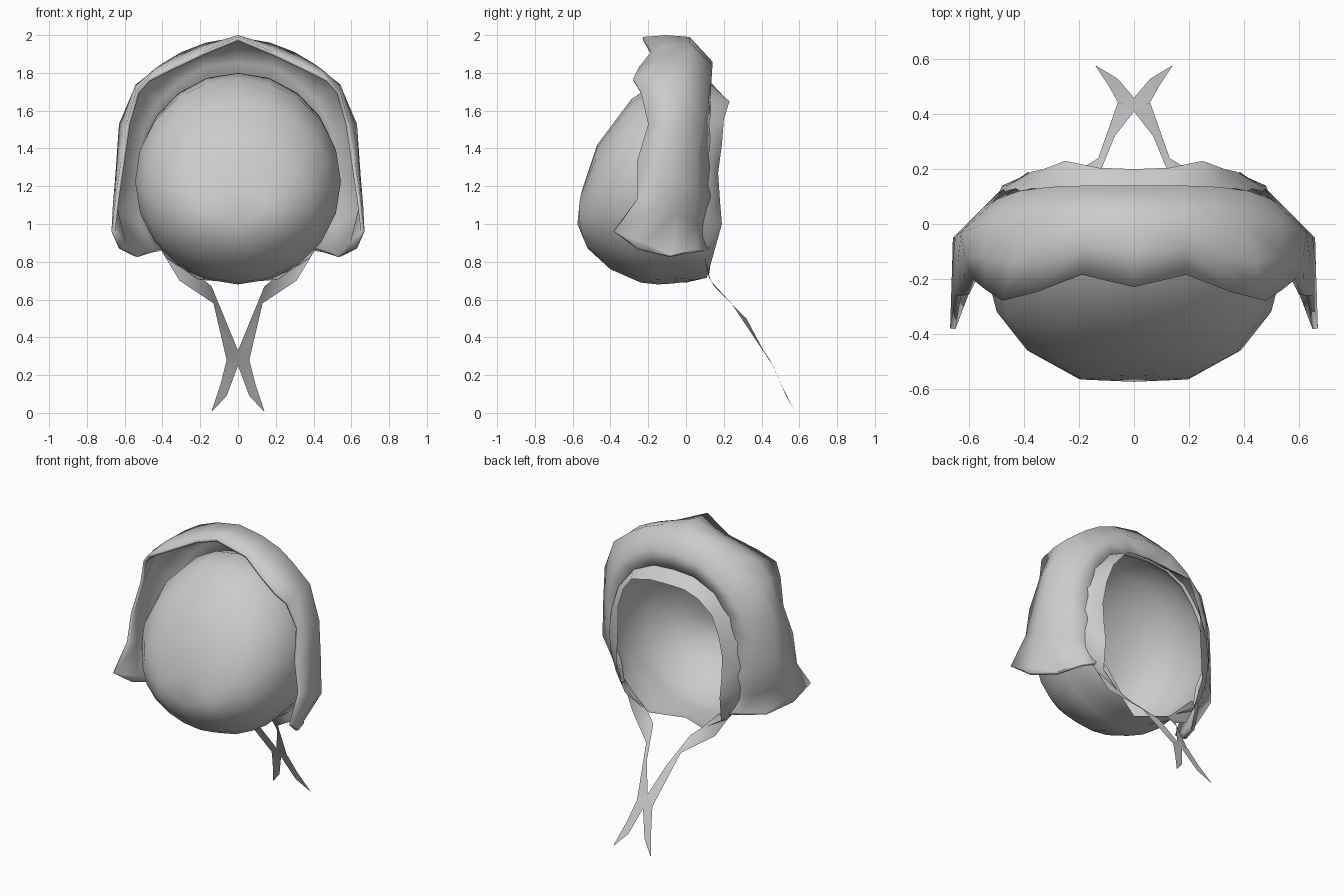
import bpy, math

def make(name, verts, faces, mirror=False, thick=0):
    me = bpy.data.meshes.new(name)
    me.from_pydata(verts, [], faces)
    ob = bpy.data.objects.new(name, me)
    bpy.context.collection.objects.link(ob)
    bpy.ops.object.select_all(action='DESELECT')
    ob.select_set(True)
    bpy.context.view_layer.objects.active = ob
    if mirror:
        m = ob.modifiers.new("mirror", 'MIRROR')
        m.use_clip = True
    if thick:
        s = ob.modifiers.new("lining", 'SOLIDIFY')
        s.thickness = thick
        s.offset = 1
    bpy.ops.object.mode_set(mode='EDIT')
    bpy.ops.mesh.select_all(action='SELECT')
    bpy.ops.mesh.remove_doubles(threshold=0.001)
    bpy.ops.object.mode_set(mode='OBJECT')
    bpy.ops.object.shade_smooth_by_angle(angle=math.radians(70))
    return ob

def loft(loops):
    n = len(loops[0])
    verts = [p for loop in loops for p in loop]
    faces = [(i*n+j, i*n+j+1, (i+1)*n+j+1, (i+1)*n+j)
             for i in range(len(loops)-1) for j in range(n-1)]
    return verts, faces

# Crown: tilted oval rings (half width, z top, z bottom, y top, y side, y bottom)
rings = [
    (0.00, 1.00, 1.00, -0.575, -0.575, -0.575),
    (0.20, 1.18, 0.87, -0.55, -0.565, -0.52),
    (0.39, 1.42, 0.76, -0.47, -0.46, -0.40),
    (0.50, 1.66, 0.69, -0.29, -0.32, -0.24),
    (0.545, 1.77, 0.68, -0.13, -0.15, -0.15),
    (0.535, 1.80, 0.685, 0.0, 0.02, -0.07),
]
N = 10
loops = []
for a, zt, zb, yt, ym, yb in rings:
    row = []
    for i in range(N+1):
        t = math.pi*i/N
        c = math.cos(t)
        y = ym + (yt-yb)/2*c + ((yt+yb)/2-ym)*c*c
        row.append((a*math.sin(t), y, (zt+zb)/2 + (zt-zb)/2*c))
    loops.append(row)
# Arched face opening
loops.append([(0, .14, 1.74), (.15, .14, 1.73), (.30, .14, 1.66), (.41, .14, 1.52),
              (.46, .14, 1.36), (.48, .14, 1.20), (.47, .13, 1.05), (.44, .12, .93),
              (.38, .10, .82), (.21, .05, .705), (0, -.03, .69)])
loops.append([(0, .20, 1.67), (.13, .205, 1.67), (.25, .23, 1.65), (.33, .20, 1.55),
              (.375, .19, 1.42), (.39, .17, 1.27), (.39, .18, 1.12), (.385, .19, 1.0),
              (.36, .14, .82), (.20, .11, .715), (0, 0, .69)])
make("bonnet_crown", *loft(loops), mirror=True)

# Turned-back brim: loops from the face opening to the wavy front edge
base = [(0, .13, 1.73), (.15, .13, 1.72), (.28, .13, 1.66), (.37, .13, 1.56), (.43, .13, 1.46),
        (.47, .13, 1.30), (.47, .14, 1.15), (.42, .12, 1.0), (.40, .12, .88)]
bend = [(0, .14, 1.86), (.18, .14, 1.84), (.31, .135, 1.76), (.42, .12, 1.66), (.50, .09, 1.52),
        (.55, .06, 1.35), (.55, .06, 1.18), (.53, .05, 1.0), (.46, .06, .87)]
crest = [(0, .02, 1.99), (.17, .02, 1.96), (.30, .02, 1.91), (.40, .01, 1.85), (.54, 0, 1.74),
         (.63, -.03, 1.53), (.65, -.04, 1.25), (.66, -.05, 1.05), (.54, -.07, .835)]
edge = [(0, -.23, 1.99), (.19, -.185, 1.91), (.36, -.25, 1.83), (.48, -.28, 1.77), (.54, -.24, 1.70),
        (.59, -.20, 1.53), (.62, -.26, 1.33), (.65, -.26, 1.13), (.67, -.38, .96)]
tip = (.63, -.25, .87)
mid = [tuple((p+q)/2*k for p, q, k in zip(c, e, (1.012, 1, 1.005)))
       for c, e in zip(crest, edge)]
base.append((.41, .12, .87))
bend.append((.47, .05, .865))
crest.append((.55, -.08, .83))
mid.append((.59, -.17, .85))
edge.append(tip)
make("bonnet_brim", *loft([base, bend, crest, mid, edge]), mirror=True, thick=0.02)

# Ties: tapering ribbons that cross below the opening
left = [(-.43, .08, .90), (-.31, .13, .70), (-.13, .24, .58), (-.095, .34, .43),
        (-.06, .44, .28), (0, .46, .25), (.06, .53, .09), (.135, .575, .01)]
right = [(-.34, .14, .86), (-.20, .12, .72), (-.14, .15, .67), (-.07, .32, .50),
         (0, .41, .33), (.06, .445, .28), (.09, .50, .16), (.14, .575, .01)]
for side, s in (("left", 1), ("right", -1)):
    make(side + "_tie", *loft([[(s*x, y, z) for x, y, z in e] for e in (left, right)]))
